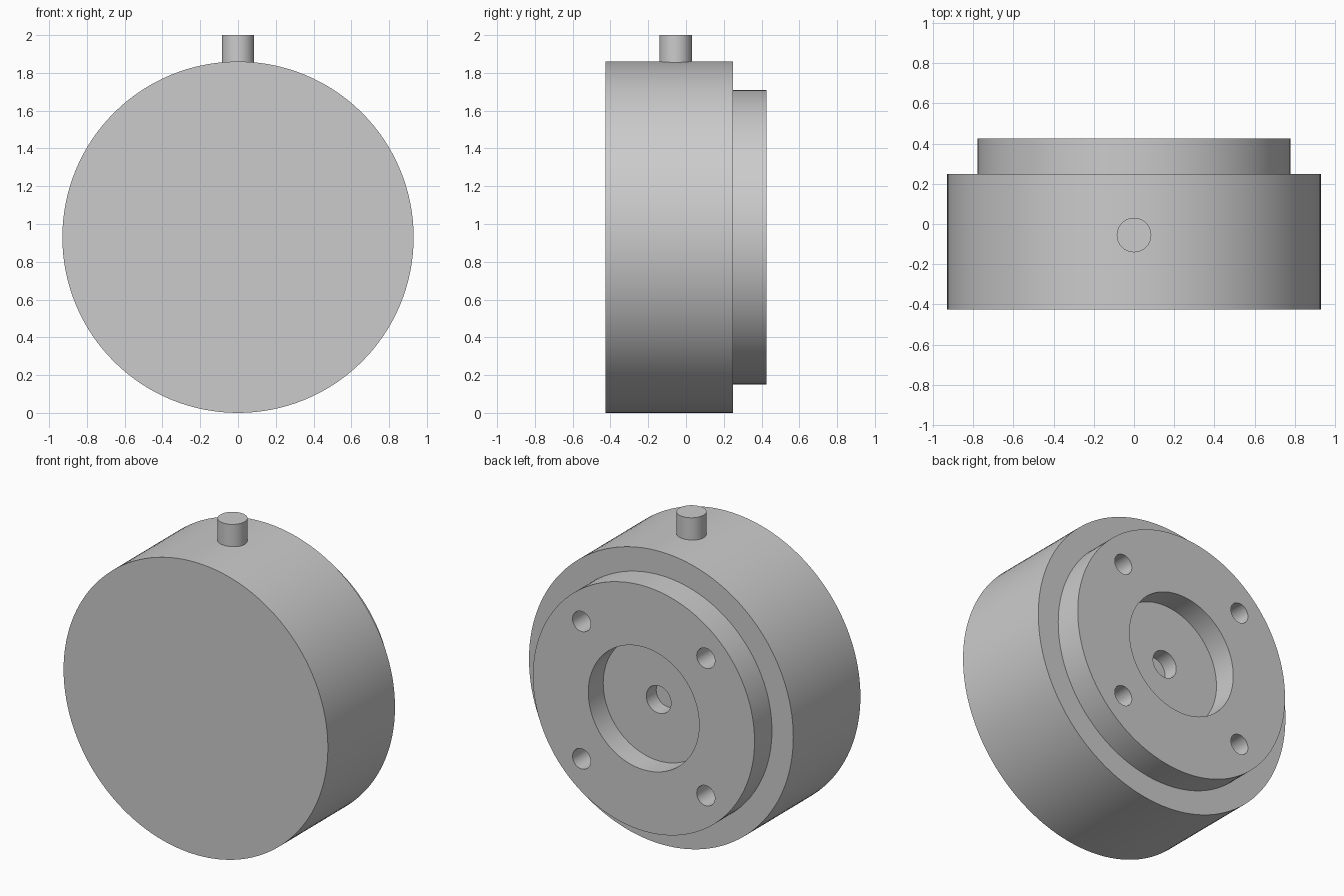
import bpy
import bmesh
from math import radians
from mathutils import Matrix, Vector

cube = bpy.data.objects.get("Cube")
if cube:
    bpy.data.objects.remove(cube)

RADIUS = 0.93          # housing radius, also the height of its axis
BACK = 0.425           # y of the rear face
SEGMENTS = 128

grey = bpy.data.materials.new("plain grey")
grey.use_nodes = True
grey.diffuse_color = (0.6, 0.6, 0.6, 1)
grey.node_tree.nodes["Principled BSDF"].inputs["Base Color"].default_value = (0.6, 0.6, 0.6, 1)


def make_object(name, bm):
    bmesh.ops.recalc_face_normals(bm, faces=bm.faces)
    mesh = bpy.data.meshes.new(name)
    bm.to_mesh(mesh)
    bm.free()
    mesh.materials.append(grey)
    obj = bpy.data.objects.new(name, mesh)
    bpy.context.collection.objects.link(obj)
    return obj


def select_only(obj):
    bpy.ops.object.select_all(action="DESELECT")
    obj.select_set(True)
    bpy.context.view_layer.objects.active = obj


def lathe(name, profile):
    """Spin (radius, y) points around the y axis and cap both ends."""
    bm = bmesh.new()
    rings = []
    for r, y in profile:
        rings.append([bm.verts.new(Matrix.Rotation(radians(360 * i / SEGMENTS), 3, "Y")
                                   @ Vector((0, y, r))) for i in range(SEGMENTS)])
    for a, b in zip(rings, rings[1:]):
        for i in range(SEGMENTS):
            j = (i + 1) % SEGMENTS
            bm.faces.new((a[i], a[j], b[j], b[i]))
    bm.faces.new(rings[0])
    bm.faces.new(rings[-1])
    return make_object(name, bm)


def cylinder(name, radius, depth, location, tilt=0):
    bm = bmesh.new()
    matrix = Matrix.Translation(location) @ Matrix.Rotation(radians(tilt), 4, "X")
    bmesh.ops.create_cone(bm, cap_ends=True, segments=48, radius1=radius,
                          radius2=radius, depth=depth, matrix=matrix)
    return make_object(name, bm)


# Housing: drum, stepped rear flange, round recess and blind centre hole
housing = lathe("housing", [
    (RADIUS, -BACK), (RADIUS, 0.25),
    (0.78, 0.25), (0.78, BACK),
    (0.39, BACK), (0.39, BACK - 0.15),
    (0.087, BACK - 0.15), (0.087, BACK - 0.25),
])
housing.location.z = RADIUS
select_only(housing)
bpy.ops.object.transform_apply(location=True, rotation=False, scale=False)

# Four blind mounting holes in the flange
for x in (-0.437, 0.437):
    for z in (-0.437, 0.437):
        cutter = cylinder("hole_cutter", 0.064, 0.4, (x, BACK, RADIUS + z), 90)
        cutter.hide_render = True
        cut = housing.modifiers.new("mounting hole", "BOOLEAN")
        cut.operation = "DIFFERENCE"
        cut.solver = "EXACT"
        cut.object = cutter
        select_only(housing)
        bpy.ops.object.modifier_apply(modifier=cut.name)
        bpy.data.objects.remove(cutter)

# Short pin standing on top of the drum
pin = cylinder("top_pin", 0.086, 0.2, (0, -0.055, 1.9))

for obj in (housing, pin):
    select_only(obj)
    bpy.ops.object.shade_smooth_by_angle(angle=radians(30))
